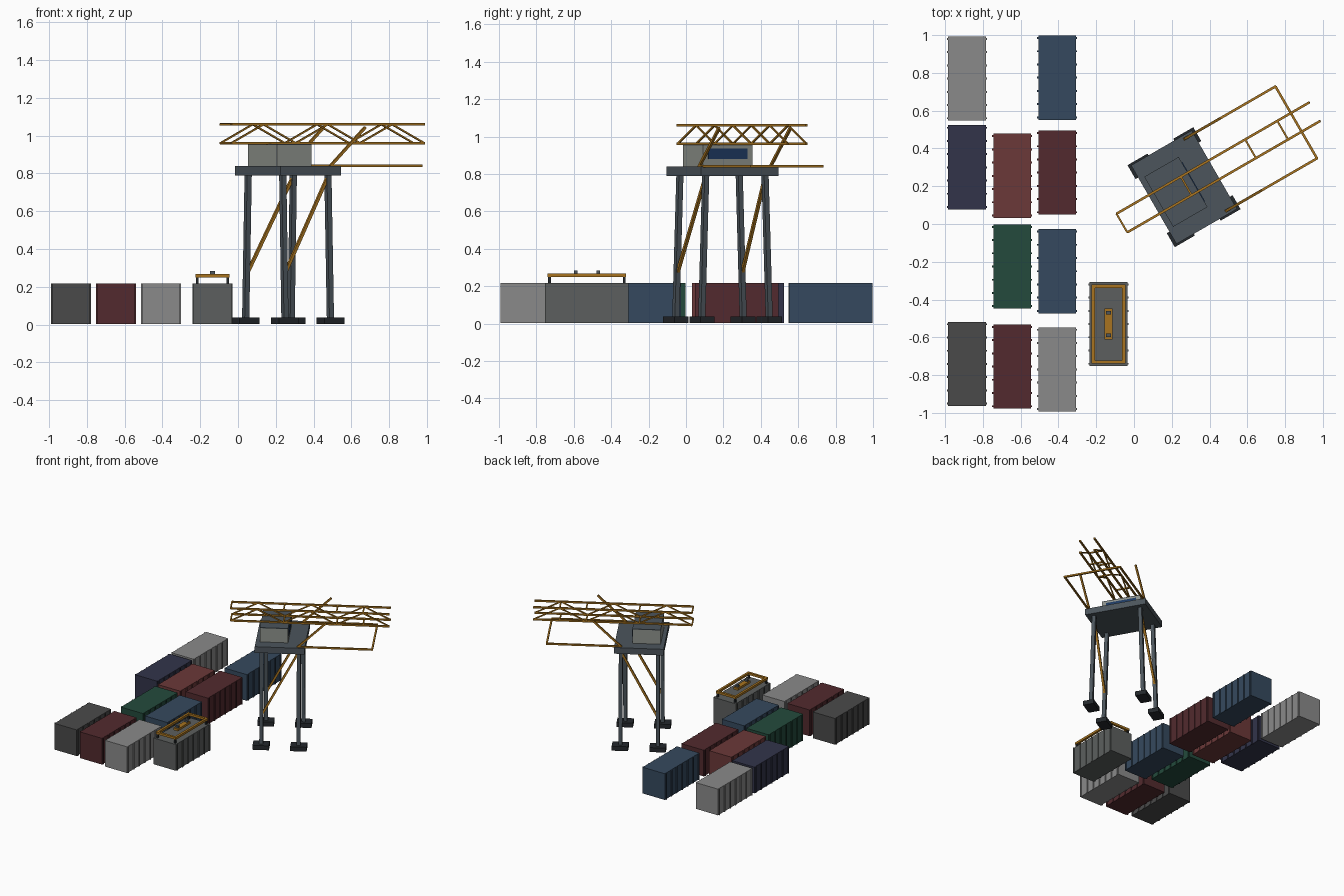
import bpy, bmesh, math
from mathutils import Vector, Matrix

if "Cube" in bpy.data.objects:
    bpy.data.objects.remove(bpy.data.objects["Cube"])


def material(name, hexcode):
    def lin(c):
        c /= 255
        return c / 12.92 if c < 0.04 else ((c + 0.055) / 1.055) ** 2.4
    m = bpy.data.materials.new(name)
    m.diffuse_color = (*[lin(int(hexcode[i:i + 2], 16)) for i in (0, 2, 4)], 1)
    m.use_nodes = True
    m.node_tree.nodes["Principled BSDF"].inputs["Base Color"].default_value = m.diffuse_color
    return m


COL = {n: material(n, h) for n, h in dict(
    gold="A87420", slate="4C555C", dark="24282C", cabin="8E928C", glass="1E3A62",
    light="8A8A8A", grey="5C5F5E", charcoal="4A4A4A", blue="35495E", navy="32344A",
    red="6B3838", maroon="522A2E", green="234A3C").items()}


def add_box(bm, center, size):
    m = Matrix.Translation(center) @ Matrix.Diagonal((*size, 1))
    bmesh.ops.create_cube(bm, size=1, matrix=m)


def add_beam(bm, a, b, t):
    """Square bar of thickness t from a to b."""
    a, b = Vector(a), Vector(b)
    d = b - a
    z = d.normalized()
    ref = Vector((0, 1, 0)) if abs(z.y) < 0.9 else Vector((0, 0, 1))
    x = ref.cross(z).normalized()
    rot = Matrix((x, z.cross(x), z)).transposed().to_4x4()
    m = Matrix.Translation((a + b) / 2) @ rot @ Matrix.Diagonal((t, t, d.length, 1))
    bmesh.ops.create_cube(bm, size=1, matrix=m)


def make(name, bm, col, world=Matrix()):
    me = bpy.data.meshes.new(name)
    bm.to_mesh(me)
    bm.free()
    ob = bpy.data.objects.new(name, me)
    ob.matrix_world = world
    me.materials.append(COL[col])
    bpy.context.collection.objects.link(ob)
    return ob


def boxes(name, items, col, world=Matrix()):
    bm = bmesh.new()
    for c, s in items:
        add_box(bm, c, s)
    return make(name, bm, col, world)


def beams(name, items, t, col, world=Matrix()):
    bm = bmesh.new()
    for a, b in items:
        add_beam(bm, a, b, t)
    return make(name, bm, col, world)


# Containers: box body with vertical ribs on the long sides
def container(name, x, y, col):
    items = [((0, 0, 0.111), (0.2, 0.446, 0.214))]
    for s in (-1, 1):
        for i in range(7):
            items.append(((s * 0.1, -0.21 + i * 0.07, 0.11), (0.012, 0.01, 0.214)))
    boxes(name, items, col, Matrix.Translation((x, y, 0)))


yard = [(-0.884, 0.77, "light"), (-0.407, 0.775, "blue"), (-0.884, 0.30, "navy"),
        (-0.645, 0.255, "red"), (-0.407, 0.272, "maroon"), (-0.645, -0.225, "green"),
        (-0.407, -0.25, "blue"), (-0.884, -0.741, "charcoal"), (-0.645, -0.755, "maroon"),
        (-0.407, -0.77, "light"), (-0.135, -0.53, "grey")]
for i, (x, y, c) in enumerate(yard):
    container(f"container_{i + 1}", x, y, c)

# Spreader frame resting over the last container
SP = Matrix.Translation((-0.135, -0.53, 0))
S = (-1, 1)
boxes("spreader_frame",
      [((s * 0.081, 0, 0.258), (0.018, 0.42, 0.018)) for s in S] +
      [((0, s * 0.201, 0.258), (0.18, 0.018, 0.018)) for s in S] +
      [((0, 0, 0.26), (0.04, 0.165, 0.018))], "gold", SP)
boxes("spreader_twistlocks",
      [((sx * 0.08, sy * 0.2, 0.234), (0.014, 0.014, 0.032)) for sx in S for sy in S],
      "dark", SP)
boxes("spreader_sheaves", [((0, s * 0.06, 0.276), (0.024, 0.018, 0.016)) for s in S],
      "slate", SP)

# Crane, built along local x and turned 30 degrees
CR = Matrix.Translation((0.265, 0.195, 0)) @ Matrix.Rotation(math.radians(30), 4, 'Z')
boxes("crane_feet",
      [((sx * 0.14, sy * 0.208, 0.02), (0.122, 0.085, 0.036)) for sx in S for sy in S],
      "dark", CR)
beams("crane_legs",
      [((sx * 0.139, sy * 0.208, 0.03), (sx * 0.138, sy * 0.183, 0.8)) for sx in S for sy in S],
      0.028, "slate", CR)
beams("leg_braces",
      [((-0.135, s * 0.2, 0.27), (0.135, s * 0.184, 0.78)) for s in S], 0.016, "gold", CR)
boxes("crane_platform", [((0, 0, 0.815), (0.37, 0.48, 0.05))], "slate", CR)

# Machine cabin with roof and front window
boxes("cabin", [((-0.05, 0, 0.895), (0.21, 0.306, 0.114))], "cabin", CR)
boxes("cabin_roof", [((-0.05, 0, 0.954), (0.21, 0.306, 0.006))], "slate", CR)
boxes("cabin_window", [((0.055, 0, 0.908), (0.008, 0.24, 0.056))], "glass", CR)

# Lattice boom: two parallel trusses joined by cross ties
X0, X1, N, W, ZB, ZT = -0.38, 0.80, 6, 0.057, 0.961, 1.06
px = [X0 + (X1 - X0) * i / N for i in range(N + 1)]
chords = [((X0, s * W, z), (X1, s * W, z)) for s in S for z in (ZB, ZT)]
beams("boom_chords", chords, 0.013, "gold", CR)
web = []
for s in S:
    for i in range(N):
        za, zb = (ZB, ZT) if i % 2 == 0 else (ZT, ZB)
        web.append(((px[i], s * W, za), (px[i + 1], s * W, zb)))
beams("boom_lattice", web, 0.009, "gold", CR)
beams("boom_ties", [((px[i], -W, z), (px[i], W, z)) for i in (0, 2, 4, 5) for z in (ZB, ZT)],
      0.010, "gold", CR)

# Outreach frame at deck level and its raking struts
F = 0.22
beams("outreach_frame",
      [((0.13, s * F, 0.842), (0.69, s * F, 0.842)) for s in S] +
      [((0.686, -F, 0.842), (0.686, F, 0.842))], 0.013, "gold", CR)
beams("raking_struts",
      [((0.13, s * F, 0.838), (0.345, s * F, 1.045)) for s in S], 0.014, "gold", CR)
